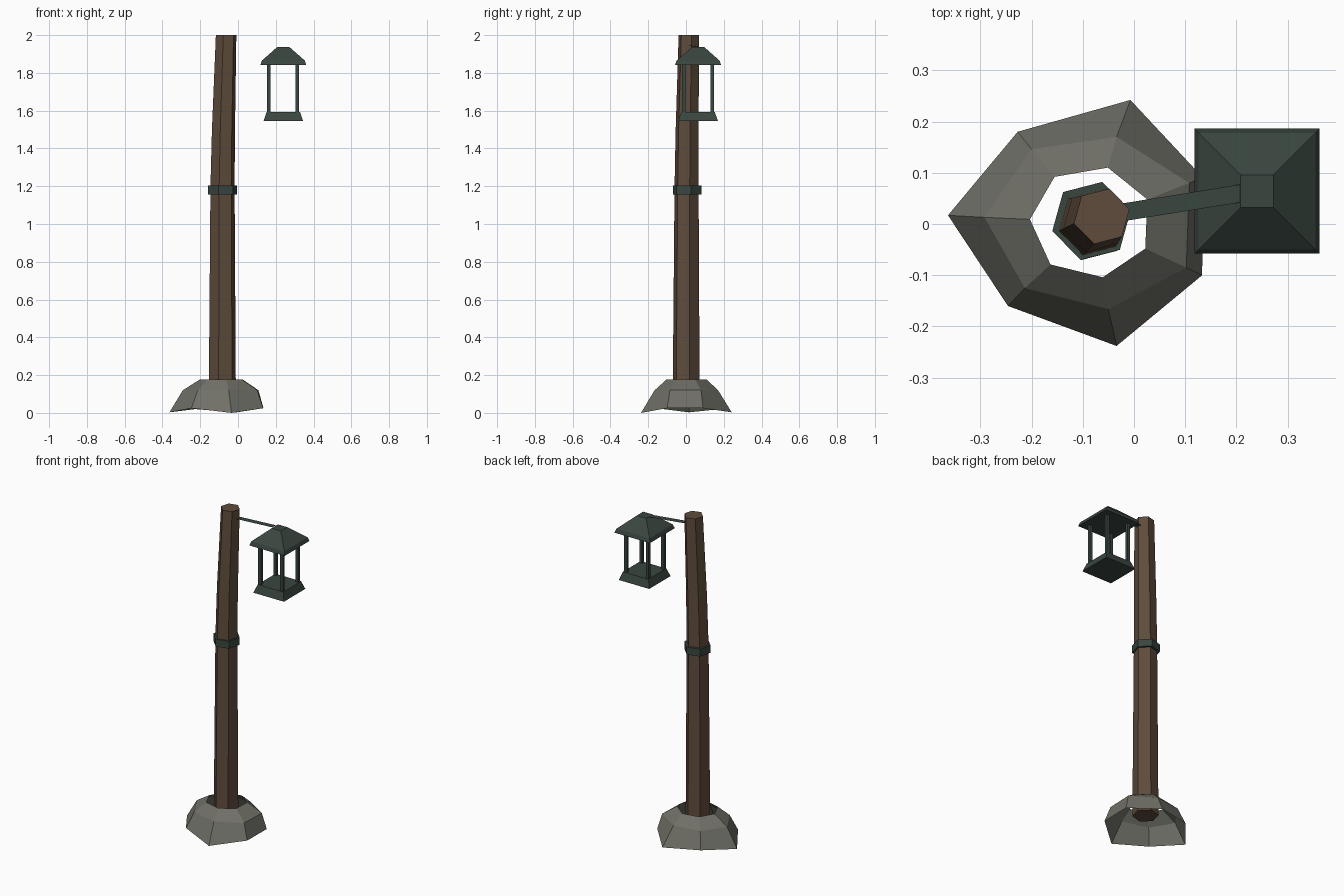
import bpy
import math

if "Cube" in bpy.data.objects:
    bpy.data.objects.remove(bpy.data.objects["Cube"])


def material(name, rgb):
    m = bpy.data.materials.new(name)
    m.diffuse_color = (*rgb, 1)
    m.use_nodes = True
    m.node_tree.nodes["Principled BSDF"].inputs["Base Color"].default_value = m.diffuse_color
    return m


STONE = material("grey stone", (0.162, 0.162, 0.138))
WOOD = material("brown wood", (0.114, 0.072, 0.045))
METAL = material("dark green metal", (0.042, 0.061, 0.051))


def add(name, verts, faces, mat):
    me = bpy.data.meshes.new(name)
    me.from_pydata(verts, [], faces)
    me.materials.append(mat)
    me.update()
    ob = bpy.data.objects.new(name, me)
    bpy.context.collection.objects.link(ob)
    return ob


def loft(name, rings, mat, cap=True):
    """Skin a stack of counter-clockwise rings, bottom to top."""
    n = len(rings[0])
    verts = [v for r in rings for v in r]
    faces = []
    for k in range(len(rings) - 1):
        for i in range(n):
            j = (i + 1) % n
            faces.append((k * n + i, k * n + j, (k + 1) * n + j, (k + 1) * n + i))
    if cap:
        faces.append(tuple(reversed(range(n))))
        faces.append(tuple(range(len(verts) - n, len(verts))))
    return add(name, verts, faces, mat)


def hexagon(cx, cy, z, r):
    return [(cx + r * math.cos(math.radians(14.5 + 60 * i)),
             cy + r * math.sin(math.radians(14.5 + 60 * i)), z) for i in range(6)]


def square(cx, cy, z, h):
    return [(cx - h, cy - h, z), (cx + h, cy - h, z),
            (cx + h, cy + h, z), (cx - h, cy + h, z)]


# Rough seven-sided stone footing, open shell
bottom = [(-0.363, 0.017, 0.003), (-0.246, -0.16, 0.025), (-0.034, -0.238, 0.0),
          (0.133, -0.1, 0.025), (0.135, 0.09, 0.025), (-0.007, 0.242, 0.003),
          (-0.227, 0.18, 0.02)]
middle = [(-0.292, 0.013), (-0.213, -0.125), (-0.05, -0.166), (0.102, -0.085),
          (0.108, 0.08), (-0.034, 0.17), (-0.2, 0.146)]
top = [(-0.203, 0.009), (-0.163, -0.079), (-0.061, -0.104), (0.022, -0.048),
       (0.026, 0.048), (-0.051, 0.11), (-0.155, 0.092)]
loft("stone_footing", [bottom, [(x, y, 0.12) for x, y in middle],
                       [(x, y, 0.176) for x, y in top]], STONE, cap=False)

# Slightly bent, tapered hexagonal post
loft("post", [hexagon(-0.083, 0.001, 0.095, 0.074),
              hexagon(-0.082, 0.003, 1.2, 0.066),
              hexagon(-0.077, 0.006, 1.5, 0.063),
              hexagon(-0.063, 0.015, 2.0, 0.056)], WOOD)

# Metal band around the post
loft("post_band", [hexagon(-0.083, 0.006, 1.157, 0.079),
                   hexagon(-0.083, 0.006, 1.203, 0.079)], METAL)

# Flat strip arm holding the lantern
add("arm", [(-0.03, 0.004, 1.946), (0.207, 0.042, 1.939),
            (0.207, 0.077, 1.939), (-0.03, 0.039, 1.946)], [(0, 1, 2, 3)], METAL)

# Lantern: roof, base and four corner bars
LX, LY = 0.24, 0.064
loft("lantern_roof", [square(LX, LY, 1.841, 0.122), square(LX, LY, 1.865, 0.114),
                      square(LX, LY, 1.937, 0.032)], METAL)
loft("lantern_base", [square(LX, LY, 1.545, 0.105),
                      square(LX, LY, 1.594, 0.088)], METAL)
for i, (sx, sy) in enumerate([(-1, -1), (1, -1), (1, 1), (-1, 1)]):
    x, y = LX - 0.002 + sx * 0.075, LY + sy * 0.075
    loft(f"lantern_bar_{i + 1}", [square(x, y, 1.59, 0.0095),
                                  square(x, y, 1.845, 0.0095)], METAL)
